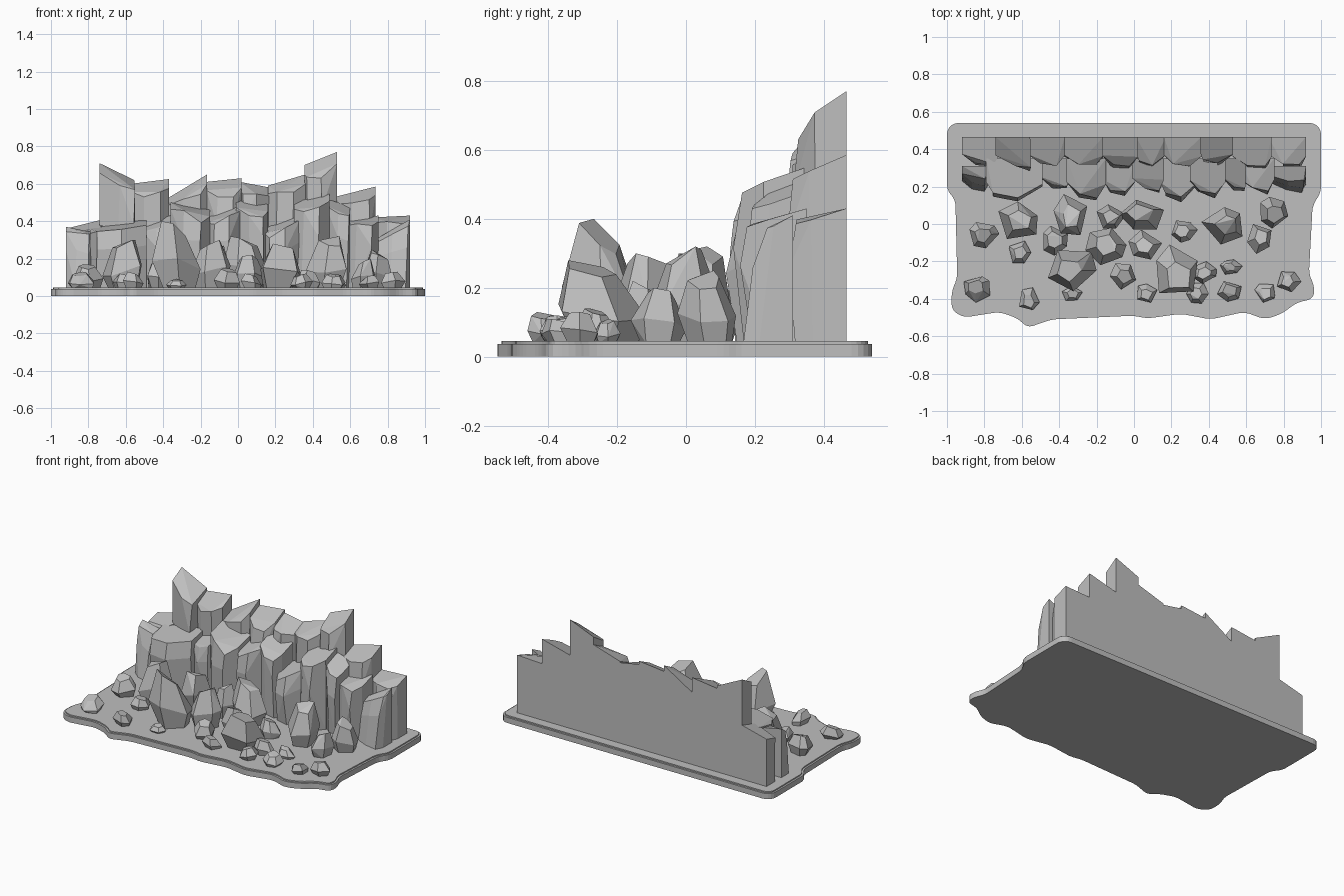
import bpy
import bmesh
import math
import random
from mathutils import Vector

cube = bpy.data.objects.get("Cube")
if cube:
    bpy.data.objects.remove(cube, do_unlink=True)

rng = random.Random(11)
FLOOR = 0.04
BACK = 0.465

stone = bpy.data.materials.new("stone_grey")
stone.use_nodes = True
grey = (0.52, 0.52, 0.52, 1.0)
stone.diffuse_color = grey
stone.node_tree.nodes["Principled BSDF"].inputs["Base Color"].default_value = grey


def add_object(name, bm):
    bmesh.ops.recalc_face_normals(bm, faces=bm.faces)
    mesh = bpy.data.meshes.new(name)
    bm.to_mesh(mesh)
    bm.free()
    mesh.materials.append(stone)
    obj = bpy.data.objects.new(name, mesh)
    bpy.context.collection.objects.link(obj)
    return obj


def hull_object(name, points, merge_angle):
    """Wrap points in a flat-faced convex stone, merging nearly flat neighbours."""
    bm = bmesh.new()
    for p in points:
        bm.verts.new(p)
    result = bmesh.ops.convex_hull(bm, input=bm.verts)
    loose = {g for g in result["geom_interior"] + result["geom_unused"]
             if isinstance(g, bmesh.types.BMVert)}
    bmesh.ops.delete(bm, geom=list(loose), context="VERTS")
    bmesh.ops.dissolve_limit(bm, angle_limit=math.radians(merge_angle),
                             verts=bm.verts, edges=bm.edges)
    return add_object(name, bm)


# Base slab: wavy front outline, rounded corners, thin raised step
outline = [(-1, .54), (-1, .18), (-.955, .13), (-.945, -.29), (-.975, -.36),
           (-.975, -.46), (-.91, -.50), (-.72, -.47), (-.62, -.505), (-.57, -.555),
           (-.44, -.51), (0, -.49), (.07, -.505), (.25, -.48), (.41, -.51),
           (.59, -.47), (.70, -.51), (.79, -.48), (.87, -.42), (.96, -.40),
           (.965, -.33), (.935, -.27), (.955, .10), (1, .17), (1, .54)]
bm = bmesh.new()
face = bm.faces.new([bm.verts.new((x, y, 0)) for x, y in outline])
extruded = bmesh.ops.extrude_face_region(bm, geom=[face])["geom"]
bmesh.ops.translate(bm, vec=(0, 0, 0.037),
                    verts=[v for v in extruded if isinstance(v, bmesh.types.BMVert)])
corners = [e for e in bm.edges if abs(e.verts[0].co.z - e.verts[1].co.z) > 0.01]
square = [e for e in corners if e.verts[0].co.y > 0.5]
waves = [e for e in corners if e not in square]
bmesh.ops.bevel(bm, geom=square, offset=0.06, segments=5, profile=0.5, affect="EDGES")
bmesh.ops.bevel(bm, geom=[e for e in waves if e.is_valid], offset=0.03, segments=3,
                profile=0.5, affect="EDGES", clamp_overlap=True)
bmesh.ops.recalc_face_normals(bm, faces=bm.faces)
top = max(bm.faces, key=lambda f: f.calc_center_median().z)
bmesh.ops.inset_region(bm, faces=[top], thickness=0.012)
raised = bmesh.ops.extrude_face_region(bm, geom=[top])["geom"]
bmesh.ops.translate(bm, vec=(0, 0, 0.008),
                    verts=[v for v in raised if isinstance(v, bmesh.types.BMVert)])
bmesh.ops.delete(bm, geom=[top], context="FACES_ONLY")
add_object("base_slab", bm)


def pillar(name, x0, x1, y0, y1, left, right, lean=0.0):
    """Angular pillar, flat at the rear, with a chiselled front and a sloping top."""
    w, d = x1 - x0, y1 - y0
    ridge = rng.uniform(0.3, 0.7)
    skew = rng.uniform(-0.12, 0.12)
    points = []
    for t, push in ((0, 0.12), (0.68, 0.0), (1, 0.08)):
        for u, v in ((0, 1), (0, 0.4), (ridge - 0.22, 0.08), (ridge + 0.22, 0.0),
                     (1, 0.35), (1, 1)):
            front = 1 - v
            height = left + (right - left) * u
            z = FLOOR + (height - FLOOR) * t * (1 - 0.13 * front)
            y = y0 + d * v + front * (push * d + lean * t)
            x = x0 + w * u
            if 0 < u < 1:
                x += w * skew * t
                y += rng.uniform(-0.005, 0.012)
                z += t * rng.uniform(-0.025, 0.025)
            points.append((x, min(y, y1), z))
    hull_object(name, points, 8)


# Rear row of tall pillars: start, end, left height, right height
rear = [(-.92, -.72, .36, .41), (-.74, -.555, .71, .62), (-.57, -.37, .60, .625),
        (-.38, -.165, .52, .65), (-.17, .02, .61, .63), (.01, .17, .61, .58),
        (.16, .36, .59, .65), (.355, .53, .70, .77), (.52, .735, .53, .585),
        (.72, .92, .42, .43)]
for i, (a, b, left, right) in enumerate(rear):
    pillar(f"rear_pillar_{i}", a, b, 0.285 + rng.uniform(0, .03), BACK, left, right)

# Front row of shorter pillars: start, end, front edge, left height, right height
front = [(-.92, -.77, .16, .37, .34), (-.79, -.49, .12, .36, .41),
         (-.51, -.34, .18, .37, .44), (-.36, -.15, .12, .50, .46),
         (-.17, .01, .15, .42, .49), (-.01, .16, .16, .51, .49),
         (.14, .33, .12, .36, .44), (.30, .49, .14, .50, .55),
         (.47, .60, .17, .52, .48), (.56, .75, .16, .40, .43),
         (.73, .92, .14, .30, .41)]
for i, (a, b, y, left, right) in enumerate(front):
    end = i in (0, len(front) - 1)
    pillar(f"front_pillar_{i}", a, b, y, 0.31 if end else 0.35, left, right,
           lean=0.07 if end else 0.0)


def boulder(name, x, y, rx, ry, h):
    """Chiselled stone, widest at mid height, fitted to its half sizes and top."""
    sides = rng.choice((5, 5, 6))
    turn = rng.uniform(0, math.tau)
    angles = [turn + math.tau * (k + rng.uniform(-.25, .25)) / sides for k in range(sides)]
    shift = Vector((rng.uniform(-.25, .25), rng.uniform(-.25, .25)))
    tilt = rng.uniform(0, math.tau)
    points = []
    for t, r in ((0, 0.72), (0.42, 1), (1, 0.55)):
        for a in angles:
            reach = r * rng.uniform(0.88, 1.08)
            rise = 0.13 * math.cos(a - tilt) + rng.uniform(-.06, .06) if t else 0
            points.append(Vector((reach * math.cos(a) + shift.x * t,
                                  reach * math.sin(a) + shift.y * t, t + rise)))
    # Fit the random stone to the wanted box
    low = [min(p[i] for p in points) for i in range(3)]
    high = [max(p[i] for p in points) for i in range(3)]
    start = (x - rx, y - ry, FLOOR)
    size = (2 * rx, 2 * ry, h - FLOOR)
    hull_object(name, [[start[i] + size[i] * (p[i] - low[i]) / (high[i] - low[i])
                        for i in range(3)] for p in points], 14)


# Fallen boulders: centre, half sizes, top height
boulders = [
    (-.80, -.06, .08, .07, .17), (-.62, .02, .105, .10, .30), (-.61, -.15, .06, .06, .12),
    (-.34, .05, .09, .11, .30), (-.42, -.09, .065, .08, .18), (-.33, -.25, .13, .11, .40),
    (-.15, -.12, .11, .10, .30), (-.12, .04, .08, .065, .27), (.04, .05, .12, .08, .32),
    (.06, -.11, .09, .08, .22), (-.06, -.28, .07, .07, .15), (.23, -.24, .11, .13, .28),
    (.27, -.04, .07, .06, .16), (.47, -.01, .11, .10, .32), (.75, .06, .075, .085, .25),
    (.67, -.08, .065, .08, .20), (.38, -.26, .06, .06, .14), (.52, -.23, .06, .04, .11),
    (.34, -.37, .06, .055, .12), (.51, -.36, .065, .055, .12), (.70, -.37, .055, .05, .11),
    (.83, -.31, .065, .055, .13), (-.84, -.35, .07, .07, .13), (-.56, -.40, .055, .06, .13),
    (-.33, -.37, .055, .04, .09), (.07, -.37, .055, .05, .12)]
for i, spec in enumerate(boulders):
    boulder(f"boulder_{i}", *spec)
